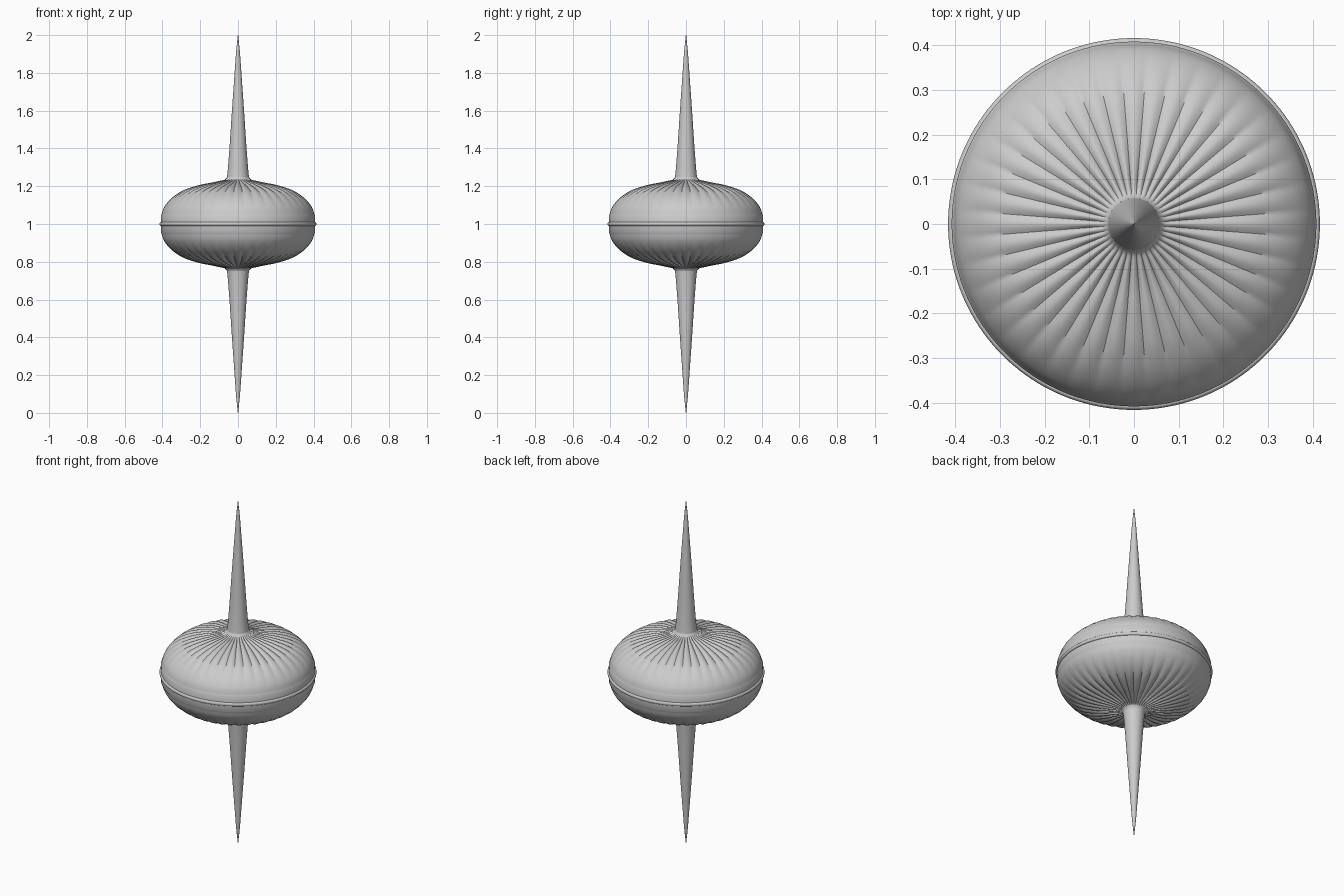
import bpy, bmesh, math

if "Cube" in bpy.data.objects:
    bpy.data.objects.remove(bpy.data.objects["Cube"])

FLUTES, SEGS = 40, 320

def smooth_curve(pts, steps):
    # Catmull-Rom through (radius, z) points
    out = []
    p = [pts[0]] + pts + [pts[-1]]
    for i in range(1, len(p) - 2):
        for s in range(steps):
            t = s / steps
            out.append(tuple(0.5 * (2 * b + (c - a) * t + (2 * a - 5 * b + 4 * c - d) * t * t
                                    + (3 * b - a - 3 * c + d) * t ** 3)
                             for a, b, c, d in zip(p[i - 1], p[i], p[i + 1], p[i + 2])))
    return out + [pts[-1]]

def flute_depth(r):
    # flutes start at the neck and fade out before the rim
    t = (r - 0.058) / (0.402 - 0.058)
    return 0.0045 * min(1, t / 0.12) * min(1, (1 - t) / 0.35) if 0 < t < 1 else 0

def lathe(name, profile, segs, fluted=False, mirror=True):
    bm = bmesh.new()
    rings = []
    for k, (r, z) in enumerate(profile):
        a, b = profile[max(k - 1, 0)], profile[min(k + 1, len(profile) - 1)]
        dr, dz = b[0] - a[0], b[1] - a[1]
        l = math.hypot(dr, dz)
        nr, nz = dz / l, -dr / l
        d = flute_depth(r) if fluted else 0
        ring = []
        for i in range(segs):
            an = 2 * math.pi * i / segs
            off = d * (abs(math.cos(FLUTES * an / 2)) - 0.64) * 1.5
            rr = r + nr * off
            ring.append(bm.verts.new((rr * math.cos(an), rr * math.sin(an), z + nz * off)))
        rings.append(ring)
    for lo, hi in zip(rings, rings[1:]):
        for i in range(segs):
            j = (i + 1) % segs
            bm.faces.new((lo[i], lo[j], hi[j], hi[i]))
    if mirror:
        bm.faces.new(rings[-1])
    me = bpy.data.meshes.new(name)
    bm.to_mesh(me)
    bm.free()
    ob = bpy.data.objects.new(name, me)
    bpy.context.collection.objects.link(ob)
    ob.location.z = 1
    if mirror:
        m = ob.modifiers.new("mirror", 'MIRROR')
        m.use_axis = (False, False, True)
    bpy.ops.object.select_all(action='DESELECT')
    ob.select_set(True)
    bpy.context.view_layer.objects.active = ob
    bpy.ops.object.shade_smooth_by_angle(angle=math.radians(40))
    return ob

# fluted body, heights measured from the middle plane
body = [(0.408, 0.0), (0.408, 0.045)] + smooth_curve(
    [(0.405, 0.05), (0.393, 0.085), (0.366, 0.122), (0.325, 0.156), (0.27, 0.184),
     (0.20, 0.205), (0.14, 0.217), (0.09, 0.228), (0.068, 0.236), (0.058, 0.25)], 5)
lathe("fluted_body", [(r, z) for r, z in body], SEGS, fluted=True).data.update()

# tapered spikes above and below: open at the base, where they meet the body
spike = smooth_curve([(0.058, 0.25), (0.053, 0.30), (0.044, 0.42), (0.032, 0.60),
                      (0.018, 0.80), (0.010, 0.91), (0.001, 1.0)], 4)
# the body end cap is removed so the neck runs straight into the spike
me = bpy.data.objects["fluted_body"].data
bm = bmesh.new()
bm.from_mesh(me)
bmesh.ops.delete(bm, geom=[f for f in bm.faces if len(f.verts) > 4], context='FACES_ONLY')
bm.to_mesh(me)
bm.free()
lathe("spikes", spike, 64)

# thin bead around the equator
bead = [(0.408 + 0.008 * math.cos(a), 0.010 * math.sin(a))
        for a in [math.pi * (k / 12 - 0.5) for k in range(13)]]
lathe("equator_bead", bead, 160, mirror=False)
